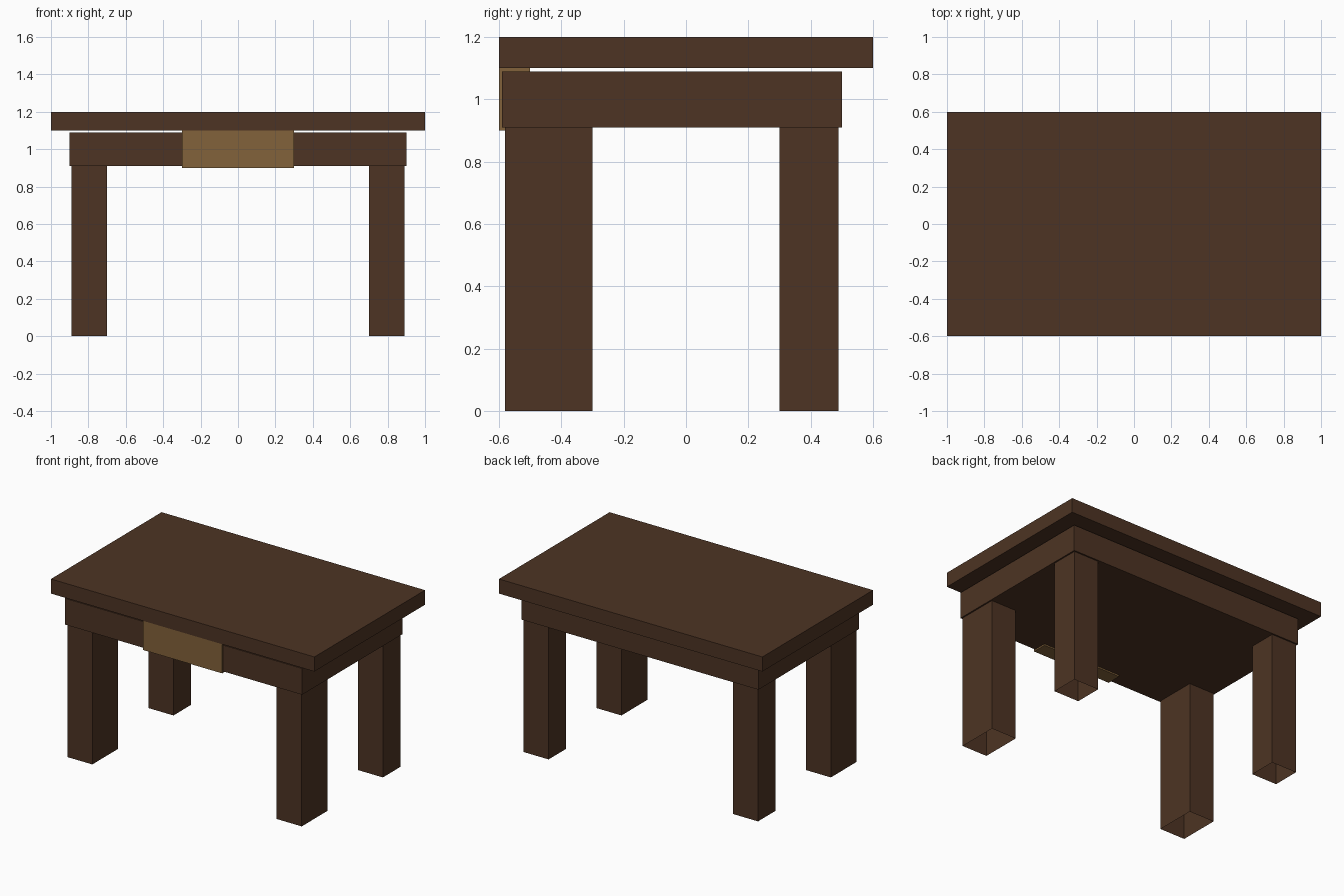
import bpy
import bmesh

if "Cube" in bpy.data.objects:
    bpy.data.objects.remove(bpy.data.objects["Cube"])


def material(name, rgb):
    mat = bpy.data.materials.new(name)
    mat.diffuse_color = (*rgb, 1.0)
    mat.use_nodes = True
    mat.node_tree.nodes["Principled BSDF"].inputs["Base Color"].default_value = mat.diffuse_color
    return mat


dark_wood = material("dark_wood", (0.075, 0.034, 0.017))
light_wood = material("light_wood", (0.225, 0.122, 0.043))


def box(name, x, y, z, mat, open_ends=False):
    """Axis-aligned box from (min, max) ranges, optionally without its ends."""
    bm = bmesh.new()
    bmesh.ops.create_cube(bm, size=1.0)
    for v in bm.verts:
        v.co = [r[0] if c < 0 else r[1] for c, r in zip(v.co, (x, y, z))]
    bm.normal_update()
    if open_ends:
        ends = [f for f in bm.faces if abs(f.normal.z) > 0.5]
        bmesh.ops.delete(bm, geom=ends, context='FACES_ONLY')
    mesh = bpy.data.meshes.new(name)
    bm.to_mesh(mesh)
    bm.free()
    mesh.materials.append(mat)
    obj = bpy.data.objects.new(name, mesh)
    bpy.context.collection.objects.link(obj)
    return obj


# Tabletop, apron just below it, and drawer set into the front
box("tabletop", (-1.0, 1.0), (-0.6, 0.6), (1.1, 1.2), dark_wood)
box("apron", (-0.9, 0.9), (-0.59, 0.5), (0.91, 1.09), dark_wood)
box("drawer", (-0.3, 0.3), (-0.6, -0.5), (0.9, 1.1), light_wood)

# Hollow legs, deeper at the front than at the back
for side, x in (("left", (-0.89, -0.7)), ("right", (0.7, 0.89))):
    for end, y in (("front", (-0.58, -0.3)), ("back", (0.3, 0.49))):
        box(f"{end}_{side}_leg", x, y, (0.0, 0.91), dark_wood, open_ends=True)
